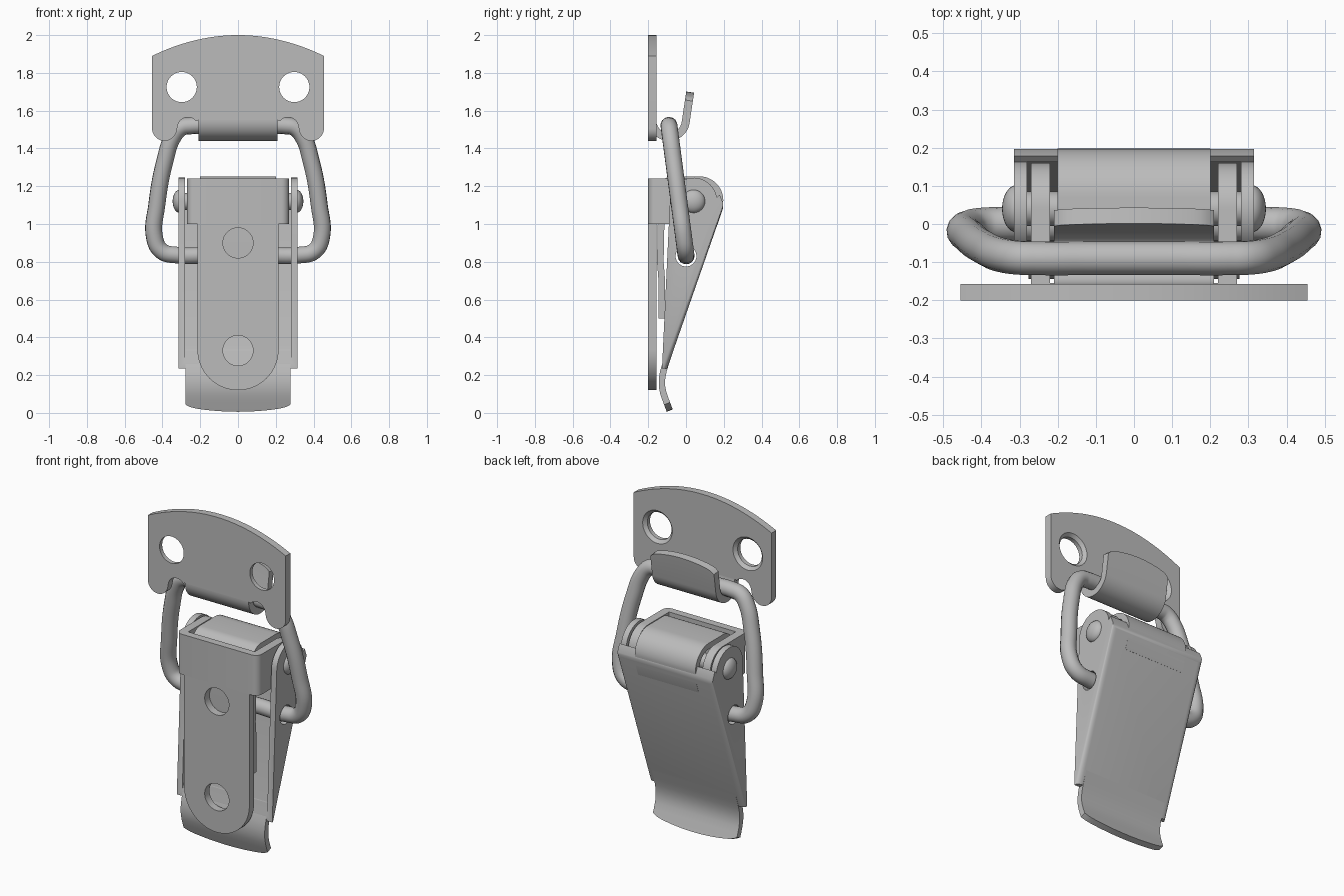
import bpy, bmesh, math
from mathutils import Vector, Matrix

cube = bpy.data.objects.get("Cube")
if cube:
    bpy.data.objects.remove(cube)

steel = bpy.data.materials.new("brushed_steel")
steel.use_nodes = True
GREY = (0.5, 0.5, 0.5, 1)
steel.diffuse_color = GREY
steel.node_tree.nodes["Principled BSDF"].inputs["Base Color"].default_value = GREY


def make(name, bm):
    bmesh.ops.recalc_face_normals(bm, faces=bm.faces)
    me = bpy.data.meshes.new(name)
    bm.to_mesh(me)
    bm.free()
    ob = bpy.data.objects.new(name, me)
    bpy.context.collection.objects.link(ob)
    me.materials.append(steel)
    return ob


def activate(ob):
    bpy.ops.object.select_all(action='DESELECT')
    ob.select_set(True)
    bpy.context.view_layer.objects.active = ob


def smooth(ob):
    activate(ob)
    bpy.ops.object.shade_smooth_by_angle(angle=math.radians(35))


def arc(cx, cy, r, a0, a1, n=14):
    angles = [math.radians(a0 + (a1 - a0) * i / n) for i in range(n + 1)]
    return [(cx + r * math.cos(a), cy + r * math.sin(a)) for a in angles]


def prism(name, outline, lo, hi, axis, round_edges=None, radius=0.03):
    """Extrude an outline along x (points are y, z) or along y (points are x, z)."""
    bm = bmesh.new()
    place = (lambda p, d: (d, p[0], p[1])) if axis == 'x' else (lambda p, d: (p[0], d, p[1]))
    a = [bm.verts.new(place(p, lo)) for p in outline]
    b = [bm.verts.new(place(p, hi)) for p in outline]
    bm.faces.new(a)
    bm.faces.new(b)
    for i in range(len(a)):
        j = (i + 1) % len(a)
        bm.faces.new((a[i], a[j], b[j], b[i]))
    if round_edges:
        edges = [e for e in bm.edges if round_edges(e)]
        bmesh.ops.bevel(bm, geom=edges, offset=radius, segments=5, profile=0.5, affect='EDGES')
    return make(name, bm)


def cone(name, centre, r1, r2, depth, axis):
    """Cylinder or cone along x, or along y with r2 at the back."""
    bm = bmesh.new()
    rot = Matrix.Rotation(math.pi / 2, 4, 'Y') if axis == 'x' else Matrix.Rotation(-math.pi / 2, 4, 'X')
    bmesh.ops.create_cone(bm, cap_ends=True, segments=40, radius1=r1, radius2=r2, depth=depth,
                          matrix=Matrix.Translation(centre) @ rot)
    return make(name, bm)


def cut(ob, cutter):
    mod = ob.modifiers.new("cut", 'BOOLEAN')
    mod.object = cutter
    mod.operation = 'DIFFERENCE'
    mod.solver = 'EXACT'
    activate(ob)
    bpy.ops.object.modifier_apply(modifier=mod.name)
    bpy.data.objects.remove(cutter)


def ribbon(name, path, half, thick, drop=0.0):
    """Bent sheet following a y-z path; drop rounds off the far end."""
    bm = bmesh.new()
    end = (Vector(path[-1]) - Vector(path[-2])).normalized()
    cols = 24
    rows = []
    for i, p in enumerate(path):
        row = []
        for j in range(cols + 1):
            s = 2 * j / cols - 1
            q = Vector(p)
            if i == len(path) - 1:
                q -= end * drop * (0.7 * s * s + 0.3 * abs(s) ** 14)
            row.append(bm.verts.new((s * half, q.x, q.y)))
        rows.append(row)
    for r0, r1 in zip(rows, rows[1:]):
        for j in range(cols):
            bm.faces.new((r0[j], r0[j + 1], r1[j + 1], r1[j]))
    ob = make(name, bm)
    mod = ob.modifiers.new("thickness", 'SOLIDIFY')
    mod.thickness = thick
    mod.offset = 0
    activate(ob)
    bpy.ops.object.modifier_apply(modifier=mod.name)
    smooth(ob)
    return ob


# Strike plate with domed top, two lobes and notches beside the hook
half = [(0.455 * i / 12, 2.0 - 0.11 * (i / 12) ** 2) for i in range(1, 13)]
half += arc(0.389, 1.506, 0.066, 0, -165)
half += arc(0.265, 1.51, 0.055, 10, 140)
half += [(0.21, 1.55)]
outline = [(0, 2.0)] + half + [(-x, z) for x, z in reversed(half)]
strike = prism("strike_plate", outline, -0.2, -0.157, 'y')
for s in (-1, 1):
    cut(strike, cone("hole", (s * 0.298, -0.18, 1.725), 0.08, 0.08, 0.2, 'y'))
    cut(strike, cone("countersink", (s * 0.298, -0.165, 1.725), 0.07, 0.11, 0.04, 'y'))
smooth(strike)

# Hook rolled from the strike plate
ribbon("strike_hook", [(-0.179, 1.56)] + arc(-0.09, 1.55, 0.089, 180, 350, 18) + [(0.022, 1.698)],
       0.21, 0.042, 0.045)

# Base plate with rounded foot and two screw holes
base = prism("base_plate", [(-0.215, 1.0)] + arc(0, 0.335, 0.215, 180, 360, 32) + [(0.215, 1.0)],
             -0.2, -0.155, 'y')
for z in (0.33, 0.9):
    cut(base, cone("hole", (0, -0.18, z), 0.08, 0.08, 0.2, 'y'))
smooth(base)

# Hinge bracket folded back from the base
PY, PZ = 0.04, 1.12
bracket = prism("hinge_bracket", [(-0.2, 1.0)] + arc(PY, PZ, 0.12, -90, 90, 24) + [(-0.2, 1.24)],
                -0.27, 0.27, 'x',
                lambda e: all(abs(v.co.y + 0.2) < 1e-4 for v in e.verts)
                and abs(e.verts[0].co.z - e.verts[1].co.z) > 0.1, 0.04)
cut(bracket, prism("inside", [(-0.155, 0.9), (0.4, 0.9), (0.4, 1.4), (-0.155, 1.4)], -0.22, 0.22, 'x'))
smooth(bracket)

# Lever channel: a solid side profile hollowed from the front
foot, shoulder = (-0.10, 0.235), (0.195, 1.08)
profile = [(-0.127, 0.235), foot, shoulder, (0.197, 1.11), (0.178, 1.155), (0.163, 1.14)]
profile += arc(PY, PZ, 0.125, 10, 180, 24)


def back_edge(e):
    a, b = e.verts
    return abs(a.co.x - b.co.x) < 1e-4 and {round(a.co.z, 3), round(b.co.z, 3)} == {foot[1], shoulder[1]}


lever = prism("lever_channel", profile, -0.315, 0.315, 'x', back_edge, 0.03)
cut(lever, prism("inside", [(-0.5, 0.1), (-0.185, 0.1), (0.172, 1.1), (0.163, 1.14), (0.163, 1.4), (-0.5, 1.4)],
                 -0.28, 0.28, 'x'))
cut(lever, cone("wire_slot", (0, 0.0, 0.83), 0.055, 0.055, 1.0, 'x'))
smooth(lever)

# Flared thumb tab at the bottom of the lever
tab = [(-0.085, 0.33), (-0.108, 0.26), (-0.12, 0.22), (-0.127, 0.18), (-0.127, 0.14), (-0.12, 0.105),
       (-0.108, 0.07), (-0.086, 0.012)]
ribbon("thumb_tab", tab, 0.277, 0.034, 0.04)

# Spring strip that rolls over the pivot and runs down behind the base
strip = [(-0.128, 0.5), (-0.128, 0.7), (-0.136, 0.8), (-0.13, 1.1)]
strip += arc(-0.07, 1.175, 0.06, 180, 90, 8)
strip += arc(0.07, 1.125, 0.11, 90, 0, 12) + [(0.17, 1.06), (0.15, 1.0)]
ribbon("spring_strip", strip, 0.2, 0.035)

# Pivot pin and domed rivet heads
smooth(cone("pivot_pin", (0, PY, PZ), 0.045, 0.045, 0.62, 'x'))
for side, s in (("left", 1), ("right", -1)):
    bm = bmesh.new()
    bmesh.ops.create_uvsphere(bm, u_segments=32, v_segments=16, radius=1,
                              matrix=Matrix.Translation((s * 0.308, PY, PZ)) @ Matrix.Diagonal((0.038, 0.062, 0.062, 1)))
    smooth(make(side + "_rivet_head", bm))

# Wire bail: closed loop leaning from the lever to the hook
right = [(0.15, 0.835), (0.32, 0.835), (0.405, 0.857), (0.442, 0.93), (0.43, 1.10), (0.388, 1.33),
         (0.342, 1.465), (0.3, 1.51), (0.25, 1.52), (0.12, 1.52)]
loop = right + [(-x, z) for x, z in reversed(right)]
cu = bpy.data.curves.new("wire_bail", 'CURVE')
cu.dimensions = '3D'
cu.bevel_depth = 0.045
cu.bevel_resolution = 5
cu.resolution_u = 8
sp = cu.splines.new('BEZIER')
sp.bezier_points.add(len(loop) - 1)
sp.use_cyclic_u = True
for bp, (x, z) in zip(sp.bezier_points, loop):
    bp.co = (x, -0.09 * (z - 0.835) / 0.685, z)
    bp.handle_left_type = bp.handle_right_type = 'AUTO'
wire = bpy.data.objects.new("wire_bail", cu)
bpy.context.collection.objects.link(wire)
cu.materials.append(steel)
activate(wire)
bpy.ops.object.convert(target='MESH')
smooth(bpy.context.view_layer.objects.active)
